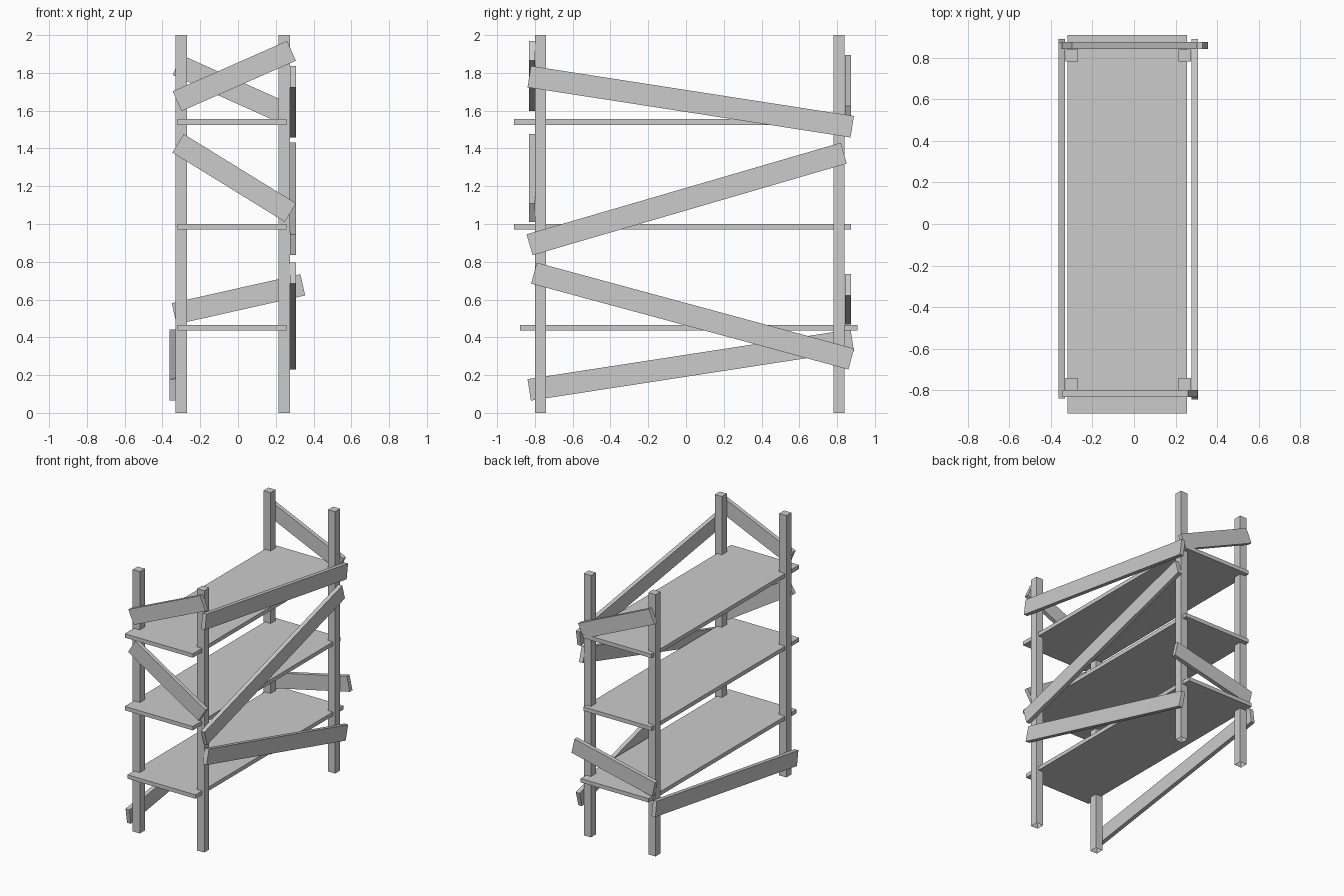
import bpy, bmesh, math
from mathutils import Matrix, Vector

cube = bpy.data.objects.get("Cube")
if cube:
    bpy.data.objects.remove(cube, do_unlink=True)

grey = bpy.data.materials.new("plain grey")
grey.use_nodes = True
colour = (0.6, 0.6, 0.6, 1)
grey.diffuse_color = colour
grey.node_tree.nodes["Principled BSDF"].inputs["Base Color"].default_value = colour


def box(name, centre, size, rotation=Matrix(), open_bottom=False):
    bm = bmesh.new()
    bmesh.ops.create_cube(bm, size=1, matrix=Matrix.Diagonal((*size, 1)))
    if open_bottom:
        bm.normal_update()
        under = [f for f in bm.faces if f.normal.z < -0.9]
        bmesh.ops.delete(bm, geom=under, context='FACES_ONLY')
    mesh = bpy.data.meshes.new(name)
    bm.to_mesh(mesh)
    bm.free()
    mesh.materials.append(grey)
    obj = bpy.data.objects.new(name, mesh)
    obj.matrix_world = Matrix.Translation(centre) @ rotation
    bpy.context.collection.objects.link(obj)


def brace(name, start, end, width=0.115, thick=0.032):
    """Flat plank between two points lying in an upright plane."""
    a, b = Vector(start), Vector(end)
    d = b - a
    if abs(d.x) > abs(d.y):
        size = (d.length, thick, width)
        turn = Matrix.Rotation(-math.atan2(d.z, d.x), 4, 'Y')
    else:
        size = (thick, d.length, width)
        turn = Matrix.Rotation(math.atan2(d.z, d.y), 4, 'X')
    box(name, (a + b) / 2, size, turn)


# Corner posts, open underneath
for side, x in (("right", -0.3), ("left", 0.245)):
    for end, y in (("front", -0.77), ("back", 0.81)):
        box(f"{end}_{side}_post", (x, y, 1), (0.06, 0.06, 2), open_bottom=True)

# Shelves
for name, y, z in (("lower", 0.015, 0.45), ("middle", -0.018, 0.985), ("upper", -0.018, 1.54)):
    box(f"{name}_shelf", (-0.032, y, z), (0.575, 1.785, 0.03))

# Long braces on the two sides
LEFT, RIGHT = 0.292, -0.347
brace("left_upper_brace", (LEFT, -0.83, 1.78), (LEFT, 0.88, 1.515))
brace("left_middle_brace", (LEFT, -0.828, 0.89), (LEFT, 0.835, 1.375))
brace("left_lower_brace", (LEFT, -0.805, 0.74), (LEFT, 0.875, 0.285))
brace("right_lower_brace", (RIGHT, -0.83, 0.122), (RIGHT, 0.88, 0.385))

# Short braces on the front and back
FRONT, BACK = -0.815, 0.858
brace("front_upper_brace", (-0.322, FRONT, 1.65), (0.283, FRONT, 1.917))
brace("front_middle_brace", (-0.317, FRONT, 1.427), (0.278, FRONT, 1.06))
brace("back_upper_brace", (-0.322, BACK, 1.842), (0.277, BACK, 1.573))
brace("back_lower_brace", (-0.338, BACK, 0.525), (0.343, BACK, 0.678))
